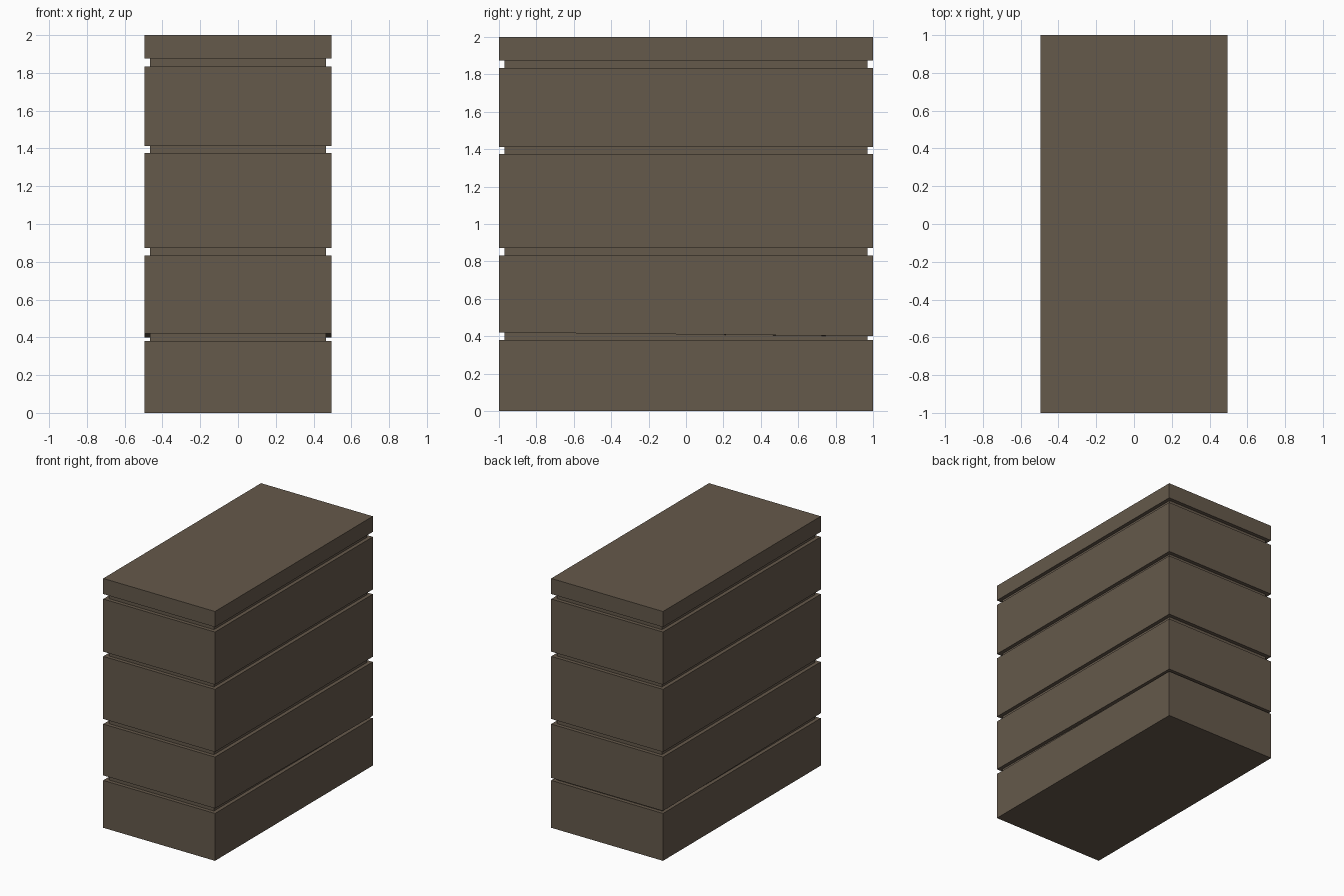
import bpy, bmesh

if "Cube" in bpy.data.objects:
    bpy.data.objects.remove(bpy.data.objects["Cube"])

HX, HY = 0.496, 1.0      # half size of the slabs
INSET = 0.03             # groove depth

# Each slab: bottom at front, bottom at back, top
slabs = [
    (0.0, 0.0, 0.38),
    (0.42, 0.40, 0.832),
    (0.873, 0.873, 1.375),
    (1.413, 1.413, 1.835),
    (1.875, 1.875, 2.0),
]

bm = bmesh.new()


def ring(z_front, z_back, inset=0.0):
    x, y = HX - inset, HY - inset
    return [bm.verts.new(p) for p in
            ((-x, -y, z_front), (x, -y, z_front), (x, y, z_back), (-x, y, z_back))]


# Rings from the ground up: slab bottom, slab top, then the recessed groove
rings = []
for i, (front, back, top) in enumerate(slabs):
    if i:
        rings.append(ring(front, back, INSET))
    rings.append(ring(front, back))
    rings.append(ring(top, top))
    if i < len(slabs) - 1:
        rings.append(ring(top, top, INSET))

# Skin the rings and cap both ends
for a, b in zip(rings, rings[1:]):
    for i in range(4):
        j = (i + 1) % 4
        bm.faces.new((a[i], a[j], b[j], b[i]))
bm.faces.new(rings[0][::-1])
bm.faces.new(rings[-1])
bmesh.ops.recalc_face_normals(bm, faces=bm.faces)

mesh = bpy.data.meshes.new("grooved_block")
bm.to_mesh(mesh)
bm.free()
block = bpy.data.objects.new("grooved_block", mesh)
bpy.context.collection.objects.link(block)

# Brown finish
brown = bpy.data.materials.new("brown")
brown.diffuse_color = (0.13, 0.10, 0.07, 1.0)
brown.use_nodes = True
brown.node_tree.nodes["Principled BSDF"].inputs["Base Color"].default_value = brown.diffuse_color
mesh.materials.append(brown)
